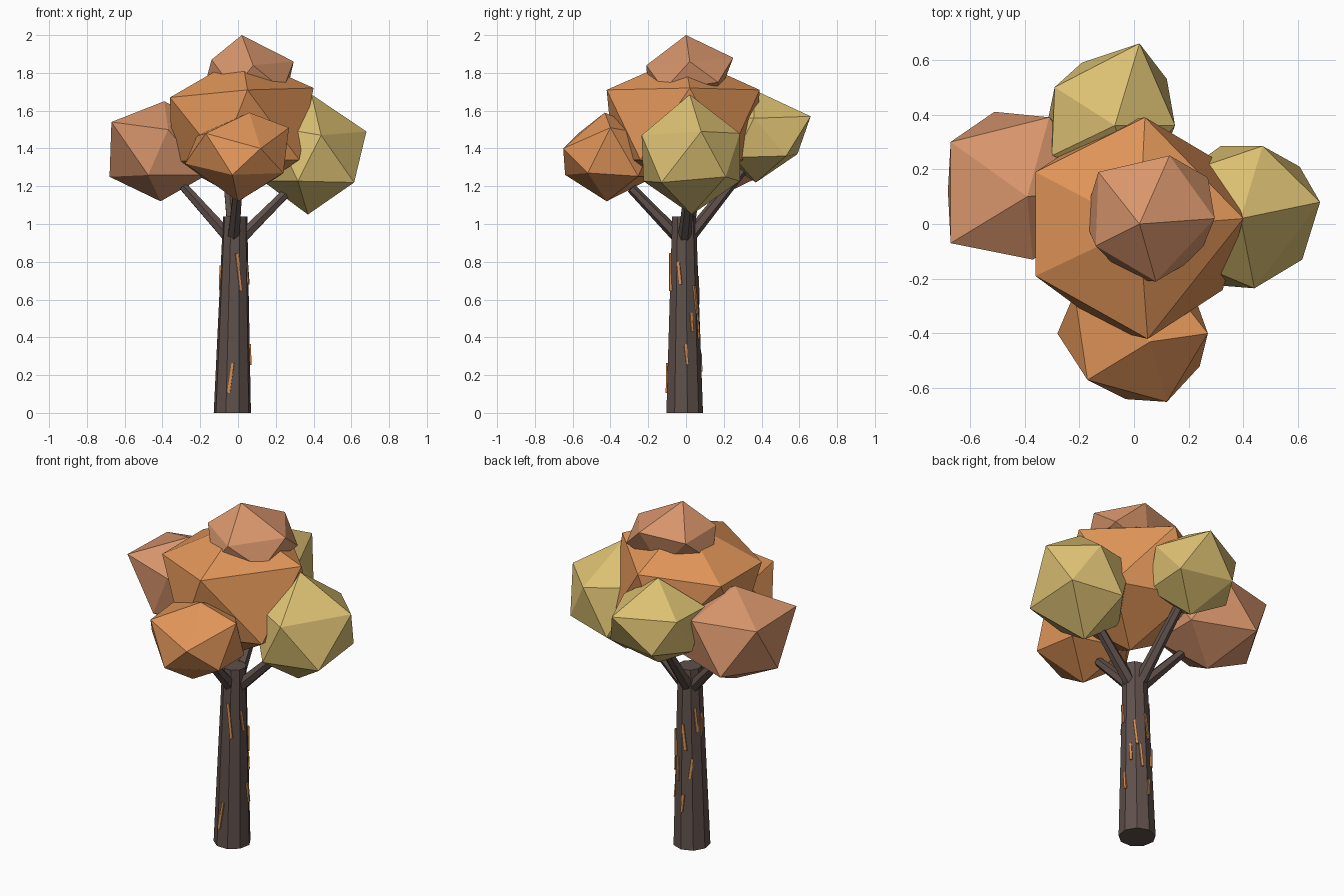
import bpy, bmesh, math
from mathutils import Vector


def material(name, rgb):
    m = bpy.data.materials.new(name)
    m.diffuse_color = (*rgb, 1)
    return m


bark = material("bark", (0.115, 0.08, 0.07))
flake = material("bark_flake", (0.66, 0.27, 0.08))
orange = material("orange_leaves", (0.75, 0.30, 0.10))
rust = material("rust_leaves", (0.68, 0.30, 0.15))
yellow = material("yellow_leaves", (0.72, 0.53, 0.17))


def finish(bm, name, mat):
    me = bpy.data.meshes.new(name)
    bm.to_mesh(me)
    bm.free()
    me.materials.append(mat)
    ob = bpy.data.objects.new(name, me)
    bpy.context.collection.objects.link(ob)
    return ob


def limb(name, a, b, r1, r2, sides):
    """Tapered faceted cylinder from a to b."""
    a, b = Vector(a), Vector(b)
    bm = bmesh.new()
    bmesh.ops.create_cone(bm, cap_ends=True, segments=sides, radius1=r1,
                          radius2=r2, depth=(b - a).length)
    ob = finish(bm, name, bark)
    ob.location = (a + b) / 2
    ob.rotation_mode = 'QUATERNION'
    ob.rotation_quaternion = Vector((0, 0, 1)).rotation_difference(b - a)
    return ob


def clump(name, mat, centre, radii, pulls=()):
    """Icosahedron leaf clump; each pull moves its nearest corner there."""
    bm = bmesh.new()
    bmesh.ops.create_icosphere(bm, subdivisions=1, radius=1)
    for v in bm.verts:
        v.co = Vector(c + r * p for c, r, p in zip(centre, radii, v.co))
    for p in pulls:
        p = Vector(p)
        min(bm.verts, key=lambda v: (v.co - p).length).co = p
    return finish(bm, name, mat)


# Trunk: nine sides, leaning slightly; built upright then sheared
BASE, TOP, H = Vector((-0.03, -0.01)), Vector((-0.015, -0.012)), 1.04
bm = bmesh.new()
bmesh.ops.create_cone(bm, cap_ends=True, segments=9, radius1=0.1,
                      radius2=0.065, depth=H)
for v in bm.verts:
    v.co.z += H / 2
    c = BASE.lerp(TOP, v.co.z / H)
    v.co.x += c.x
    v.co.y += c.y
finish(bm, "trunk", bark)

# Branches
for name, a, b in [
    ("left", (-0.03, 0.0, 0.91), (-0.29, 0.05, 1.20)),
    ("right", (0.0, -0.01, 0.91), (0.29, 0.02, 1.20)),
    ("front", (-0.025, -0.02, 0.91), (0.0, -0.29, 1.19)),
    ("back", (-0.02, 0.0, 0.91), (-0.06, 0.31, 1.30)),
]:
    limb(name + "_branch", a, b, 0.036, 0.026, 6)

# Peeling bark flakes: angle round trunk, mid height, length, tilt (degrees)
for i, (ang, z, length, tilt) in enumerate([
    (-72, 0.745, 0.20, 6), (-97, 0.185, 0.16, -8), (-18, 0.74, 0.12, 7),
    (8, 0.31, 0.11, 6), (178, 0.715, 0.13, -6), (100, 0.65, 0.15, 8),
    (70, 0.46, 0.14, 5), (125, 0.47, 0.12, -8), (95, 0.27, 0.10, -5),
    (50, 0.60, 0.15, 6), (150, 0.75, 0.14, 5), (30, 0.48, 0.10, 4),
]):
    t = z / H
    c = BASE.lerp(TOP, t)
    # distance from the axis to the nine-sided surface in this direction
    off = (ang - 90) % 40 - 20
    r = (0.1 - 0.035 * t) * math.cos(math.pi / 9) / math.cos(math.radians(off))
    bm = bmesh.new()
    bmesh.ops.create_cube(bm, size=1)
    bmesh.ops.scale(bm, vec=(0.014, 0.014, length), verts=bm.verts)
    ob = finish(bm, f"bark_flake_{i + 1}", flake)
    a = math.radians(ang)
    ob.location = (c.x + r * math.cos(a), c.y + r * math.sin(a), z)
    ob.rotation_euler = (math.radians(tilt), math.radians(-2), a)

# Leaf clumps
clump("main_leaves", orange, (0.02, -0.01, 1.51), (0.42, 0.44, 0.38), [
    (0.40, 0.02, 1.72), (0.04, 0.39, 1.71), (-0.36, 0.19, 1.67),
    (-0.36, -0.19, 1.67), (0.05, -0.42, 1.71), (-0.35, 0.0, 1.33)])
clump("top_leaves", rust, (0.05, 0.02, 1.80), (0.26, 0.26, 0.20), [
    (0.02, 0.0, 2.0), (0.295, 0.02, 1.86), (0.13, 0.25, 1.88),
    (-0.13, 0.19, 1.86), (-0.14, -0.08, 1.87), (0.08, -0.21, 1.84),
    (0.27, 0.17, 1.75), (0.04, 0.17, 1.67)])
clump("front_leaves", orange, (0.0, -0.40, 1.36), (0.30, 0.28, 0.24), [
    (0.06, -0.43, 1.59), (0.27, -0.40, 1.51), (0.12, -0.65, 1.40),
    (-0.17, -0.57, 1.48), (-0.28, -0.40, 1.32), (-0.03, -0.64, 1.26),
    (0.24, -0.52, 1.27), (0.0, -0.42, 1.12)])
clump("left_leaves", rust, (-0.39, 0.13, 1.38), (0.31, 0.28, 0.27), [
    (-0.39, 0.10, 1.65), (-0.67, 0.30, 1.53), (-0.67, -0.07, 1.54),
    (-0.31, 0.39, 1.53), (-0.51, 0.41, 1.26), (-0.68, 0.12, 1.25),
    (-0.37, -0.13, 1.50), (-0.41, 0.12, 1.12)])
clump("right_leaves", yellow, (0.40, 0.03, 1.37), (0.30, 0.30, 0.32), [
    (0.39, 0.02, 1.685), (0.68, 0.08, 1.49), (0.47, 0.285, 1.48),
    (0.44, -0.235, 1.47), (0.615, -0.13, 1.22), (0.605, 0.21, 1.25),
    (0.37, 0.03, 1.05)])
clump("back_leaves", yellow, (-0.08, 0.39, 1.46), (0.26, 0.26, 0.24), [
    (-0.07, 0.36, 1.71), (0.02, 0.66, 1.57), (-0.29, 0.50, 1.56),
    (-0.30, 0.25, 1.56), (0.15, 0.36, 1.56), (0.12, 0.53, 1.36),
    (-0.19, 0.59, 1.37), (-0.08, 0.37, 1.22)])
